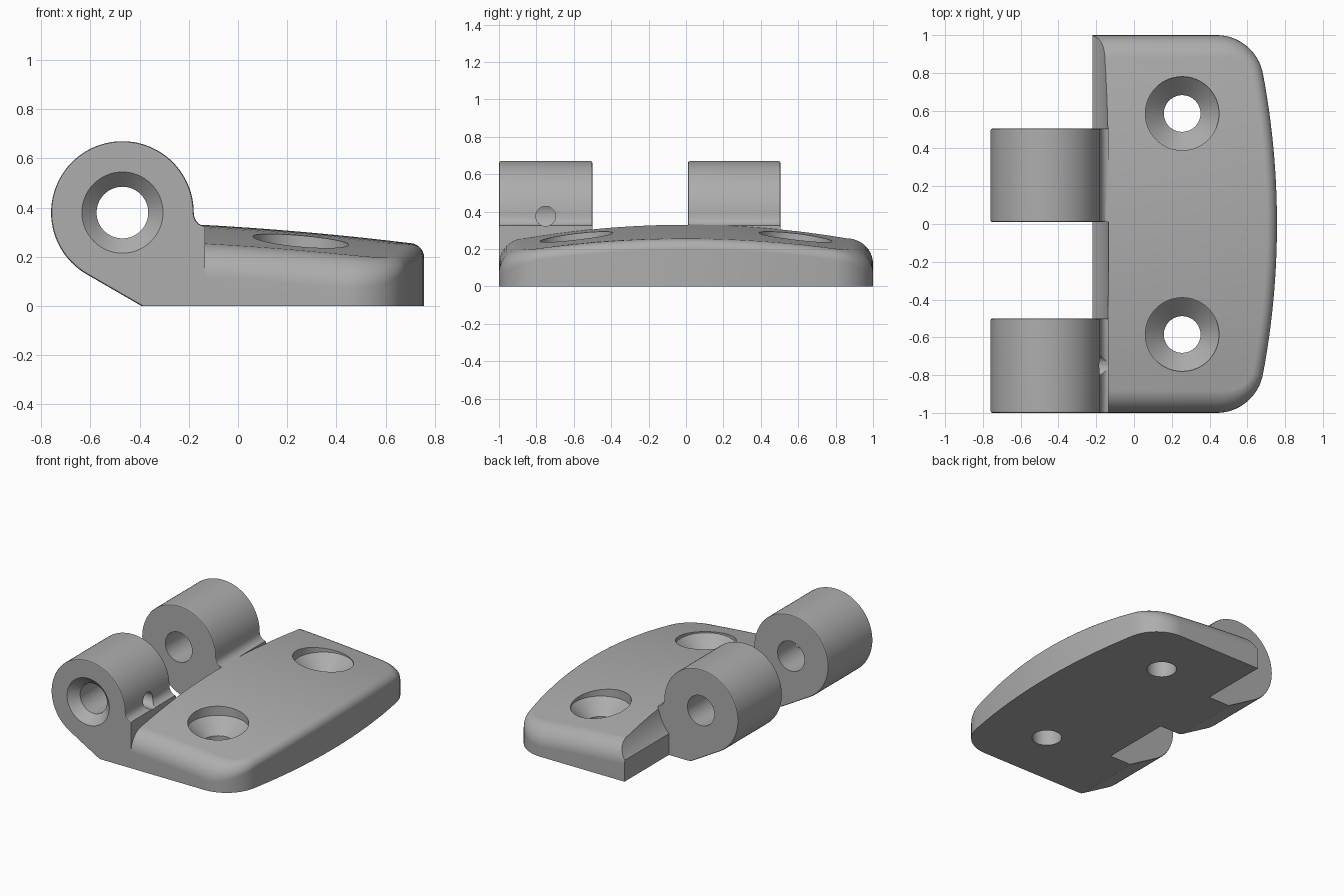
import bpy, bmesh, math
from mathutils import Matrix, Vector

if "Cube" in bpy.data.objects:
    bpy.data.objects.remove(bpy.data.objects["Cube"], do_unlink=True)

steel = bpy.data.materials.new("satin_grey")
steel.use_nodes = True
grey = (0.42, 0.42, 0.42, 1)
steel.diffuse_color = grey
steel.node_tree.nodes["Principled BSDF"].inputs["Base Color"].default_value = grey

AXIS_X, AXIS_Z, BARREL = -0.47, 0.38, 0.29   # pin axis and barrel radius
LEFT = -0.22                                  # straight edge of the plate


def finish(name, bm):
    bmesh.ops.recalc_face_normals(bm, faces=bm.faces)
    mesh = bpy.data.meshes.new(name)
    bm.to_mesh(mesh)
    bm.free()
    mesh.materials.append(steel)
    ob = bpy.data.objects.new(name, mesh)
    bpy.context.collection.objects.link(ob)
    return ob


def spin(name, origin, axis, profile, sides=64):
    """Closed turned solid; profile is (distance along axis, radius)."""
    bm = bmesh.new()
    turn = Vector((0, 0, 1)).rotation_difference(Vector(axis)).to_matrix().to_4x4()
    place = Matrix.Translation(origin) @ turn
    rings = [[bm.verts.new(place @ Vector((r * math.cos(math.tau * i / sides),
                                           r * math.sin(math.tau * i / sides), h)))
              for i in range(sides)] for h, r in profile]
    for a, b in zip(rings, rings[1:]):
        for i in range(sides):
            j = (i + 1) % sides
            bm.faces.new((a[i], a[j], b[j], b[i]))
    bm.faces.new(rings[0])
    bm.faces.new(rings[-1])
    return finish(name, bm)


def combine(ob, other, operation):
    mod = ob.modifiers.new("combine", 'BOOLEAN')
    mod.operation, mod.solver, mod.object = operation, 'EXACT', other
    bpy.context.view_layer.update()
    bpy.context.view_layer.objects.active = ob
    bpy.ops.object.modifier_apply(modifier=mod.name)
    bpy.data.objects.remove(other, do_unlink=True)


def crown(x, y):
    """Height of the gently domed plate top."""
    u = x + 0.2
    return 0.333 - 0.05 * u - 0.04 * u * u - 0.1 * y * y


def plate():
    # Half outline as (x, y, normal angle), from the front left corner to the tip
    big, small, tip = 4.3, 0.25, 0.757
    cy = 1 - small
    cx = tip - big + math.sqrt((big - small) ** 2 - cy ** 2)
    join = -math.asin(cy / (big - small))
    half = [(LEFT + (cx - LEFT) * i / 10, -1, -math.pi / 2) for i in range(10)]
    for i in range(16):
        a = -math.pi / 2 + (join + math.pi / 2) * i / 16
        half.append((cx + small * math.cos(a), -cy + small * math.sin(a), a))
    for i in range(13):
        a = join * (1 - i / 12)
        half.append((tip - big + big * math.cos(a), big * math.sin(a), a))
    path = half + [(x, -y, -a) for x, y, a in reversed(half[:-1])]

    # Side wall and rounded rim, wider on the ends than on the bowed edge
    bm = bmesh.new()
    rings = [[bm.verts.new((x, y, 0)) for x, y, a in path]]
    steps = 10
    for k in range(steps + 1):
        t = math.pi / 2 * (1 - k / steps)
        ring = []
        for x, y, a in path:
            r = 0.06 + 0.08 * math.sin(a) ** 2
            top = crown(x - r * math.cos(a), y - r * math.sin(a))
            d = r * (1 - math.sin(t))
            ring.append(bm.verts.new((x - d * math.cos(a), y - d * math.sin(a),
                                      top - r * (1 - math.cos(t)))))
        rings.append(ring)
    for p, q in zip(rings, rings[1:]):
        for i in range(len(path) - 1):
            bm.faces.new((p[i], p[i + 1], q[i + 1], q[i]))

    # Domed top in rows across y
    rim, cols, rows = rings[-1], 20, []
    for i in range(len(half) - 1):
        x, y = rim[i].co.x, rim[i].co.y
        inner = [y * (1 - 2 * j / cols) for j in range(1, cols)]
        rows.append([rim[i]] + [bm.verts.new((x, v, crown(x, v))) for v in inner]
                    + [rim[-1 - i]])
    for p, q in zip(rows, rows[1:]):
        for j in range(cols):
            bm.faces.new((p[j], p[j + 1], q[j + 1], q[j]))
    for j in range(cols):
        bm.faces.new((rows[-1][j], rows[-1][j + 1], rim[len(half) - 1]))

    # Underside and straight edge
    bm.faces.new(rings[0])
    bm.faces.new([r[0] for r in rings] + rows[0][1:-1] + [r[-1] for r in reversed(rings)])
    return finish("hinge_leaf", bm)


def knuckle(name, y0, y1):
    arc = [math.radians(4 * i) for i in range(61)]
    outline = [(AXIS_X + BARREL * math.cos(a), AXIS_Z + BARREL * math.sin(a)) for a in arc]
    x, z = outline[-1]
    outline += [(x + z * math.sqrt(3), 0), (-0.135, 0), (-0.135, 0.326)]
    # Small hollow fillet where the barrel meets the plate
    outline += [(-0.135 - 0.045 * math.sin(b), 0.38 - 0.054 * math.cos(b))
                for b in (math.radians(18 * i) for i in range(1, 5))]
    bm = bmesh.new()
    ends = [[bm.verts.new((x, y, z)) for x, z in outline] for y in (y0, y1)]
    n = len(outline)
    for i in range(n):
        j = (i + 1) % n
        bm.faces.new((ends[0][i], ends[0][j], ends[1][j], ends[1][i]))
    for end in ends:
        bm.faces.new(end)
    bmesh.ops.recalc_face_normals(bm, faces=bm.faces)
    edges = []
    for e in bm.edges:
        mid = (e.verts[0].co + e.verts[1].co) / 2
        if e.verts[0].co.y == e.verts[1].co.y and mid.z > 0.01 and mid.x < -0.136:
            edges.append(e)
    bmesh.ops.bevel(bm, geom=edges, offset=0.01, segments=2, profile=0.5, affect='EDGES')
    return finish(name, bm)


leaf = plate()

# Round clearance for the mating knuckles
for y0, y1 in ((-0.5, 0.01), (0.505, 1.1)):
    combine(leaf, spin("clearance", (AXIS_X, y0, AXIS_Z), (0, 1, 0),
                       [(0, 0.34), (y1 - y0, 0.34)], 128), 'DIFFERENCE')

# Knuckles
for name, y0, y1 in (("front_knuckle", -1, -0.5), ("back_knuckle", 0.01, 0.505)):
    combine(leaf, knuckle(name, y0, y1), 'UNION')

# Countersunk screw holes
for y in (-0.585, 0.585):
    combine(leaf, spin("screw_hole", (0.255, y, 0), (0, 0, 1),
                       [(-0.1, 0.097), (0.13, 0.097), (0.228, 0.195), (0.6, 0.195)]),
            'DIFFERENCE')

# Pin bore, chamfered at the front
combine(leaf, spin("pin_bore", (AXIS_X, -1, AXIS_Z), (0, 1, 0),
                   [(-0.04, 0.205), (0.06, 0.105), (1.7, 0.105)]), 'DIFFERENCE')

# Set screw hole into the front bore
combine(leaf, spin("set_screw_hole", (AXIS_X, -0.75, AXIS_Z - 0.005), (1, 0, 0),
                   [(0, 0.053), (0.5, 0.053)], 32), 'DIFFERENCE')

# Smooth shading with sharp edges kept
bpy.ops.object.select_all(action='DESELECT')
leaf.select_set(True)
bpy.context.view_layer.objects.active = leaf
bpy.ops.object.shade_smooth_by_angle(angle=math.radians(28))
normals = leaf.modifiers.new("even_normals", 'WEIGHTED_NORMAL')
normals.keep_sharp = True
